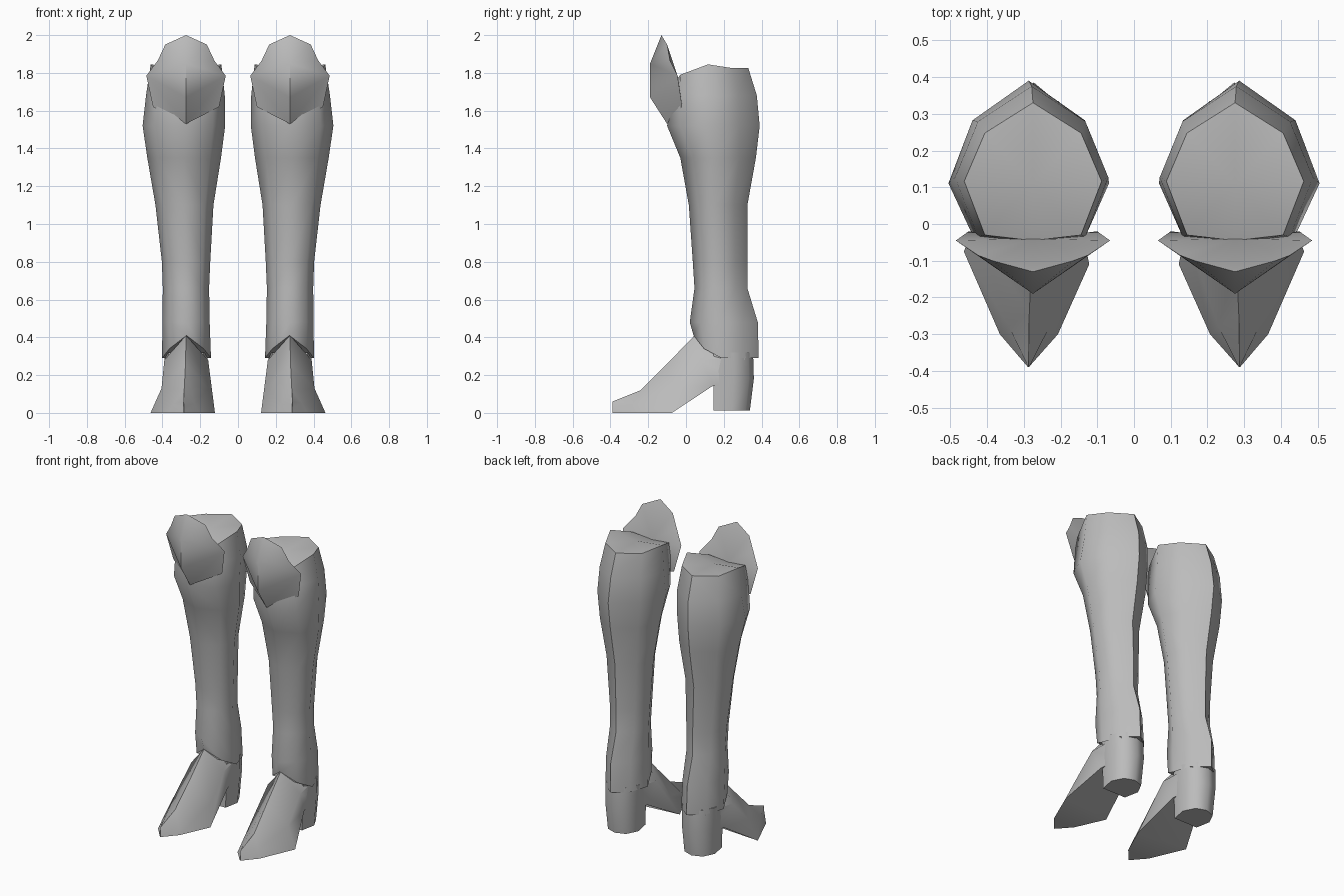
import bpy, bmesh, math

if "Cube" in bpy.data.objects:
    bpy.data.objects.remove(bpy.data.objects["Cube"])

CX = 0.275  # centre line of one boot

grey = bpy.data.materials.new("plain grey")
grey.diffuse_color = (0.5, 0.5, 0.5, 1)
grey.use_nodes = True
grey.node_tree.nodes["Principled BSDF"].inputs["Base Color"].default_value = grey.diffuse_color


def finish(name, bm, angle=60):
    """Turn a bmesh into a mirrored, smooth-shaded object."""
    bmesh.ops.remove_doubles(bm, verts=bm.verts, dist=0.0005)
    bmesh.ops.recalc_face_normals(bm, faces=bm.faces)
    me = bpy.data.meshes.new(name)
    bm.to_mesh(me)
    bm.free()
    me.materials.append(grey)
    ob = bpy.data.objects.new(name, me)
    bpy.context.collection.objects.link(ob)
    ob.modifiers.new("other_boot", 'MIRROR').use_mirror_merge = False
    bpy.ops.object.select_all(action='DESELECT')
    ob.select_set(True)
    bpy.context.view_layer.objects.active = ob
    bpy.ops.object.shade_smooth_by_angle(angle=math.radians(angle))
    return ob


def loft(rings, cap_start=True, cap_end=True):
    """Bridge equal-length closed rings of points."""
    bm = bmesh.new()
    rows = [[bm.verts.new(p) for p in r] for r in rings]
    n = len(rows[0])
    for a, b in zip(rows, rows[1:]):
        for i in range(n):
            j = (i + 1) % n
            bm.faces.new((a[i], a[j], b[j], b[i]))
    if cap_start:
        bm.faces.new(rows[0])
    if cap_end:
        bm.faces.new(rows[-1])
    return bm, rows


def shaft_ring(z, xi, xo, yf, yb, yc=None, dz=(0, 0, 0, 0)):
    """Eight-sided leg section: front point, corners, sides, back point."""
    w, d = xo - xi, yb - yf
    yc = yf + 0.16 * d if yc is None else yc
    ys, yk = yf + 0.43 * d, yf + 0.78 * d
    m, c = (xi + xo) / 2, 0.15 * w
    zf, zc, zs, zb = (z + k for k in dz)
    return [(m, yf, zf), (xo - c, yc, zc), (xo, ys, zs), (xo - c, yk, zb),
            (m, yb, zb), (xi + c, yk, zb), (xi, ys, zs), (xi + c, yc, zc)]


# Leg shaft, from ankle rim to knee
shaft = [
    shaft_ring(0.29, 0.143, 0.402, 0.04, 0.385, dz=(0.12, 0.05, 0, 0)),
    shaft_ring(0.48, 0.15, 0.40, 0.02, 0.38),
    shaft_ring(0.66, 0.153, 0.398, 0.045, 0.325),
    shaft_ring(0.80, 0.147, 0.403, 0.036, 0.325),
    shaft_ring(1.10, 0.13, 0.437, 0.015, 0.325),
    shaft_ring(1.35, 0.09, 0.48, -0.03, 0.37),
    shaft_ring(1.52, 0.068, 0.505, -0.10, 0.39, yc=-0.03),
    shaft_ring(1.68, 0.07, 0.487, -0.06, 0.375, yc=-0.035),
    shaft_ring(1.80, 0.088, 0.462, -0.045, 0.33, yc=-0.03,
               dz=(-0.03, -0.01, 0.045, 0.025)),
]
bm, rows = loft(shaft, cap_end=False)
mid = bm.verts.new((CX, 0.11, 1.82))
for i in range(8):
    bm.faces.new((rows[-1][i], rows[-1][(i + 1) % 8], mid))
finish("leg_shaft", bm)

# Pointed knee guard with a keel and an underside blending into the leg
bm = bmesh.new()
for s in (1, -1):
    def V(dx, y, z):
        return bm.verts.new((CX + s * dx, y, z))
    bottom, keel, tip = V(0, -.19, 1.67), V(0, -.19, 1.85), V(0, -.13, 2.0)
    crest, edge, corner = V(.11, -.10, 1.95), V(.15, -.085, 1.865), V(.21, -.045, 1.785)
    valley, low, side = V(0, -.04, 1.77), V(0, -.10, 1.53), V(.175, -.02, 1.62)
    for f in ((bottom, corner, keel), (corner, edge, keel), (keel, edge, crest), (keel, crest, tip),
              (tip, crest, valley), (crest, edge, valley), (edge, corner, valley),
              (bottom, low, corner), (corner, low, side), (corner, side, valley),
              (side, low, valley)):
        bm.faces.new(f)
finish("knee_guard", bm, 50)

# Foot: sections of ridge, outer side, outer sole, inner sole, inner side
foot = [
    [(.287, -.39, .06), (.289, -.389, .03), (.289, -.388, 0), (.285, -.388, 0), (.285, -.389, .03)],
    [(.285, -.24, .12), (.34, -.28, .05), (.365, -.30, 0), (.207, -.30, 0), (.23, -.28, .05)],
    [(.278, -.10, .26), (.405, -.06, .13), (.463, -.075, 0), (.122, -.11, 0), (.155, -.06, .13)],
    [(CX, .045, .41), (.39, .08, .28), (.375, .145, .145), (.175, .145, .145), (.158, .08, .28)],
    [(CX, .33, .36), (.36, .31, .30), (.345, .31, .15), (.205, .31, .15), (.19, .31, .30)],
]
bm, _ = loft(foot)
finish("foot", bm, 50)

# Heel block, flaring slightly at mid height
plan = [(-.09, .145), (.09, .145), (.11, .25), (.07, .33), (0, .355),
        (-.07, .33), (-.11, .25)]
heel = [[(CX + x * k, .145 + (y - .145) * d, z) for x, y in plan]
        for z, k, d in ((.012, .93, .92), (.18, 1.0, 1.02), (.32, 1.04, 1.0))]
bm, _ = loft(heel)
finish("heel", bm, 50)
